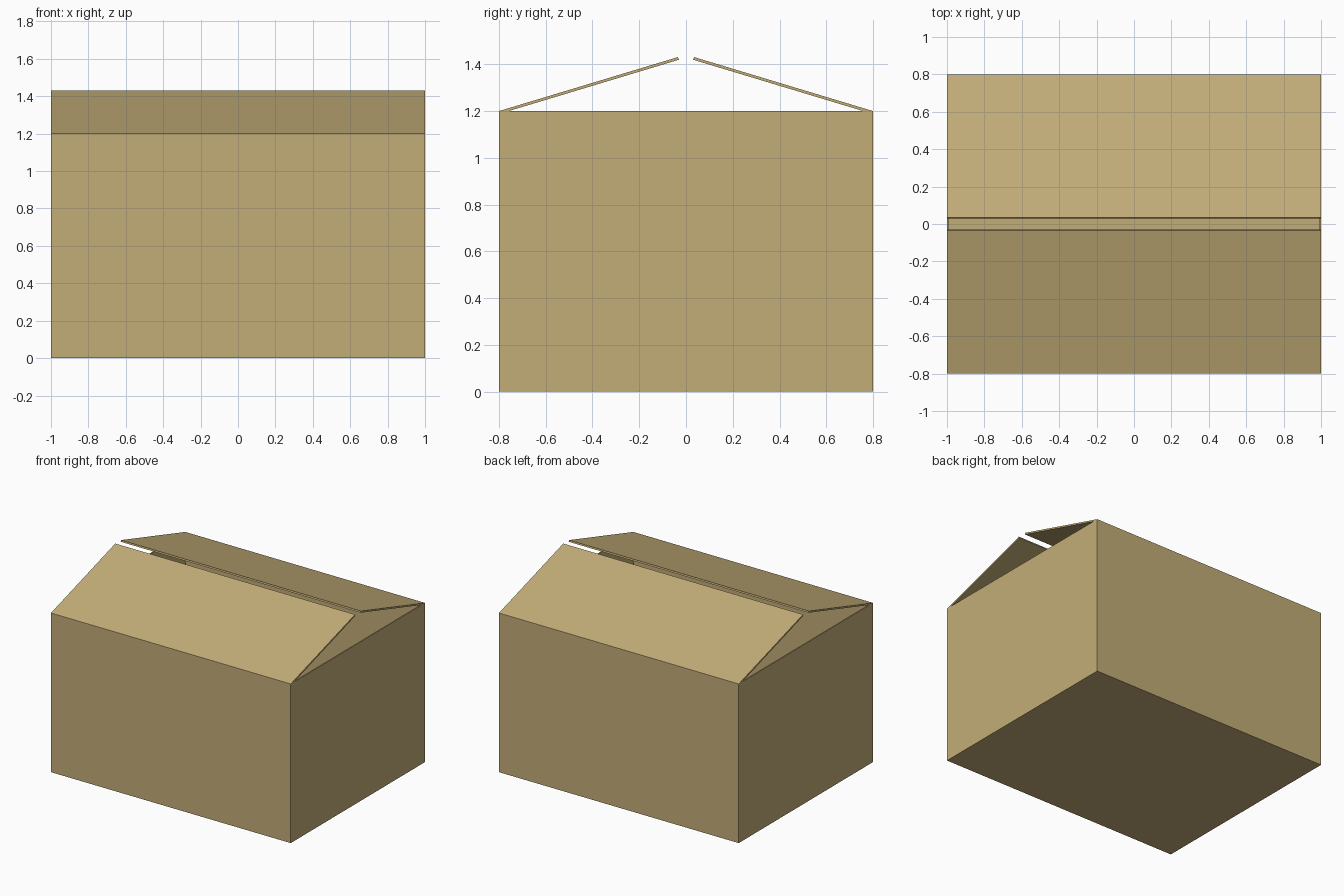
import bpy, bmesh, math

if "Cube" in bpy.data.objects:
    bpy.data.objects.remove(bpy.data.objects["Cube"])

WIDTH, DEPTH, HEIGHT = 2.0, 1.6, 1.2
THICK = 0.012
FLAP_LENGTH = 0.8
FLAP_ANGLE = 0.293

card = bpy.data.materials.new("cardboard")
card.diffuse_color = (0.55, 0.42, 0.19, 1)
card.use_nodes = True
card.node_tree.nodes["Principled BSDF"].inputs["Base Color"].default_value = card.diffuse_color


def add_object(name, bm):
    bmesh.ops.recalc_face_normals(bm, faces=bm.faces[:])
    mesh = bpy.data.meshes.new(name)
    bm.to_mesh(mesh)
    bm.free()
    mesh.materials.append(card)
    obj = bpy.data.objects.new(name, mesh)
    bpy.context.collection.objects.link(obj)
    return obj


# Open-topped box with thin walls and floor
bm = bmesh.new()
bmesh.ops.create_cube(bm, size=1)
for v in bm.verts:
    v.co = (v.co.x * WIDTH, v.co.y * DEPTH, (v.co.z + 0.5) * HEIGHT)
bm.faces.ensure_lookup_table()
top = max(bm.faces, key=lambda f: f.calc_center_median().z)
bmesh.ops.inset_region(bm, faces=[top], thickness=THICK)
cavity = bmesh.ops.extrude_discrete_faces(bm, faces=[top])["faces"]
for v in cavity[0].verts:
    v.co.z = THICK
add_object("box_body", bm)


# Long lid flaps, hinged on the top front and back edges
def add_flap(name, side):
    c, s = math.cos(FLAP_ANGLE), math.sin(FLAP_ANGLE)
    y0, z0 = -DEPTH / 2, HEIGHT
    profile = [(y0, z0),
               (y0 + FLAP_LENGTH * c, z0 + FLAP_LENGTH * s),
               (y0 + FLAP_LENGTH * c + THICK * s, z0 + FLAP_LENGTH * s - THICK * c),
               (y0 + THICK * s, z0 - THICK * c)]
    bm = bmesh.new()
    face = bm.faces.new([bm.verts.new((-WIDTH / 2, side * y, z)) for y, z in profile])
    new = bmesh.ops.extrude_face_region(bm, geom=[face])["geom"]
    verts = [g for g in new if isinstance(g, bmesh.types.BMVert)]
    bmesh.ops.translate(bm, verts=verts, vec=(WIDTH, 0, 0))
    if not face.is_valid or all(len(e.link_faces) == 1 for e in face.edges):
        bm.faces.new([v for v in bm.verts if v not in verts])
    add_object(name, bm)


add_flap("front_flap", 1)
add_flap("back_flap", -1)
